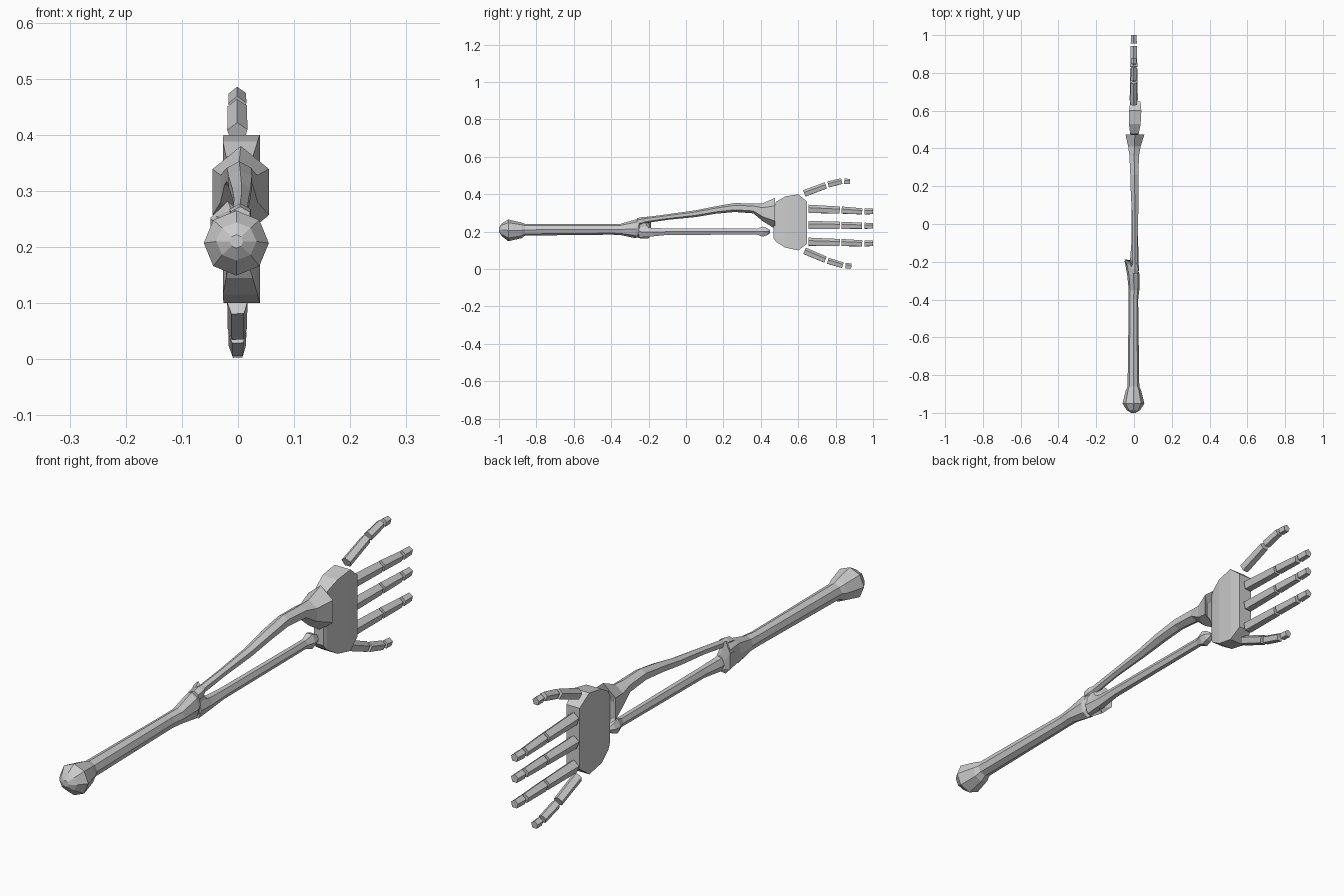
import bpy, bmesh, math
from mathutils import Vector


def loft(name, rings, n=6, turn=0.0):
    """Skin n-sided rings (x, y, z, rx, rz[, slant]); slant shifts y with x."""
    bm = bmesh.new()
    loops = []
    for r in rings:
        x, y, z, rx, rz = r[:5]
        slant = r[5] if len(r) > 5 else 0
        loop = []
        for i in range(n):
            a = 2 * math.pi * i / n + turn
            dx = rx * math.cos(a)
            loop.append(bm.verts.new((x + dx, y + slant * dx, z + rz * math.sin(a))))
        loops.append(loop)
    for a, b in zip(loops, loops[1:]):
        for i in range(n):
            j = (i + 1) % n
            bm.faces.new((a[i], a[j], b[j], b[i]))
    bm.faces.new(loops[0])
    bm.faces.new(loops[-1])
    return finish(name, bm)


def finish(name, bm):
    bmesh.ops.recalc_face_normals(bm, faces=bm.faces)
    me = bpy.data.meshes.new(name)
    bm.to_mesh(me)
    bm.free()
    ob = bpy.data.objects.new(name, me)
    bpy.context.collection.objects.link(ob)
    return ob


def finger_bone(name, a, b, ra, rb):
    """Five-sided phalanx between two (y, z) points."""
    bm = bmesh.new()
    p, q = Vector((-0.001, *a)), Vector((-0.001, *b))
    up = Vector((1, 0, 0)).cross((q - p).normalized())
    ends = []
    for c, r in ((p, ra), (q, rb)):
        ends.append([bm.verts.new(c + Vector((r * 0.95 * math.cos(t), 0, 0)) + up * r * math.sin(t))
                     for t in (2 * math.pi * i / 5 + 0.35 for i in range(5))])
    for i in range(5):
        j = (i + 1) % 5
        bm.faces.new((ends[0][i], ends[0][j], ends[1][j], ends[1][i]))
    for e in ends:
        bm.faces.new(e)
    return finish(name, bm)


# Upper arm bone with ball head and flared elbow end
humerus = loft("upper_arm_bone", [
    (-0.003, -1.0, 0.21, 0.012, 0.012),
    (-0.003, -0.985, 0.21, 0.036, 0.034),
    (-0.003, -0.95, 0.207, 0.058, 0.058),
    (-0.003, -0.88, 0.207, 0.040, 0.042),
    (-0.003, -0.86, 0.21, 0.031, 0.031),
    (-0.003, -0.40, 0.212, 0.025, 0.028),
    (0.0, -0.35, 0.212, 0.028, 0.030),
    (-0.003, -0.27, 0.215, 0.033, 0.050),
    (-0.012, -0.225, 0.225, 0.038, 0.042, -0.8),
], 8)

# Hooked elbow end of the ulna
loft("elbow_hook", [
    (-0.012, -0.285, 0.20, 0.022, 0.022),
    (-0.008, -0.25, 0.21, 0.030, 0.045),
    (-0.018, -0.205, 0.222, 0.036, 0.060, -0.6),
    (-0.004, -0.195, 0.20, 0.022, 0.030),
], 6, math.pi / 6)

# Lower forearm bone with knob at the wrist
loft("ulna", [
    (0.002, -0.25, 0.20, 0.024, 0.036),
    (0.002, -0.18, 0.197, 0.022, 0.026),
    (0.004, -0.10, 0.20, 0.018, 0.020),
    (0.004, 0.38, 0.20, 0.015, 0.018),
    (0.004, 0.41, 0.20, 0.024, 0.031),
    (0.004, 0.435, 0.20, 0.021, 0.021),
    (0.004, 0.45, 0.20, 0.008, 0.008),
], 6)

# Bowed forearm bone
loft("radius", [
    (0.004, -0.262, 0.253, 0.020, 0.019),
    (0.004, -0.235, 0.257, 0.022, 0.021),
    (0.004, -0.215, 0.262, 0.015, 0.016),
    (0.006, -0.10, 0.278, 0.015, 0.015),
    (0.006, 0.05, 0.296, 0.019, 0.018),
    (0.004, 0.16, 0.316, 0.024, 0.020),
    (0.002, 0.26, 0.329, 0.025, 0.024),
    (0.001, 0.36, 0.324, 0.029, 0.026),
    (0.002, 0.41, 0.304, 0.038, 0.048),
    (0.005, 0.475, 0.298, 0.058, 0.082),
    (0.004, 0.465, 0.285, 0.035, 0.055),
], 6, math.pi / 6)

# Palm block: stacked rectangles (y, z low, z high, x low, x high)
sections = [(0.468, 0.165, 0.335, -0.018, 0.020), (0.482, 0.145, 0.36, -0.021, 0.026),
            (0.53, 0.115, 0.388, -0.027, 0.035), (0.60, 0.10, 0.40, -0.026, 0.039),
            (0.648, 0.135, 0.36, -0.020, 0.034)]
bm = bmesh.new()
loops = [[bm.verts.new((x, y, z)) for x, z in ((a, l), (b, l), (b, h), (a, h))]
         for y, l, h, a, b in sections]
for p, q in zip(loops, loops[1:]):
    for i in range(4):
        j = (i + 1) % 4
        bm.faces.new((p[i], p[j], q[j], q[i]))
bm.faces.new(loops[0])
bm.faces.new(loops[-1])
finish("palm", bm)

# Three straight fingers
for k, (z0, z1) in enumerate(((0.320, 0.307), (0.234, 0.230), (0.144, 0.136))):
    m = (z0 + z1) / 2
    spans = [((0.655, z0), (0.822, m), 0.024, 0.021),
             ((0.832, m), (0.942, z1), 0.021, 0.018),
             ((0.955, z1), (1.0, z1), 0.018, 0.016)]
    for s, (a, b, ra, rb) in enumerate(spans):
        finger_bone(f"finger_{k + 1}_bone_{s + 1}", a, b, ra, rb)

# Spread outer fingers
outer = {
    "upper_outer_finger": [((0.633, 0.403), (0.748, 0.446)), ((0.760, 0.451), (0.833, 0.469)),
                           ((0.846, 0.468), (0.876, 0.467))],
    "lower_outer_finger": [((0.633, 0.096), (0.745, 0.049)), ((0.758, 0.043), (0.838, 0.019)),
                           ((0.853, 0.017), (0.884, 0.015))],
}
for name, bones in outer.items():
    for s, (a, b) in enumerate(bones):
        r = (0.020, 0.018, 0.016)[s]
        finger_bone(f"{name}_bone_{s + 1}", a, b, r, r - 0.001)
